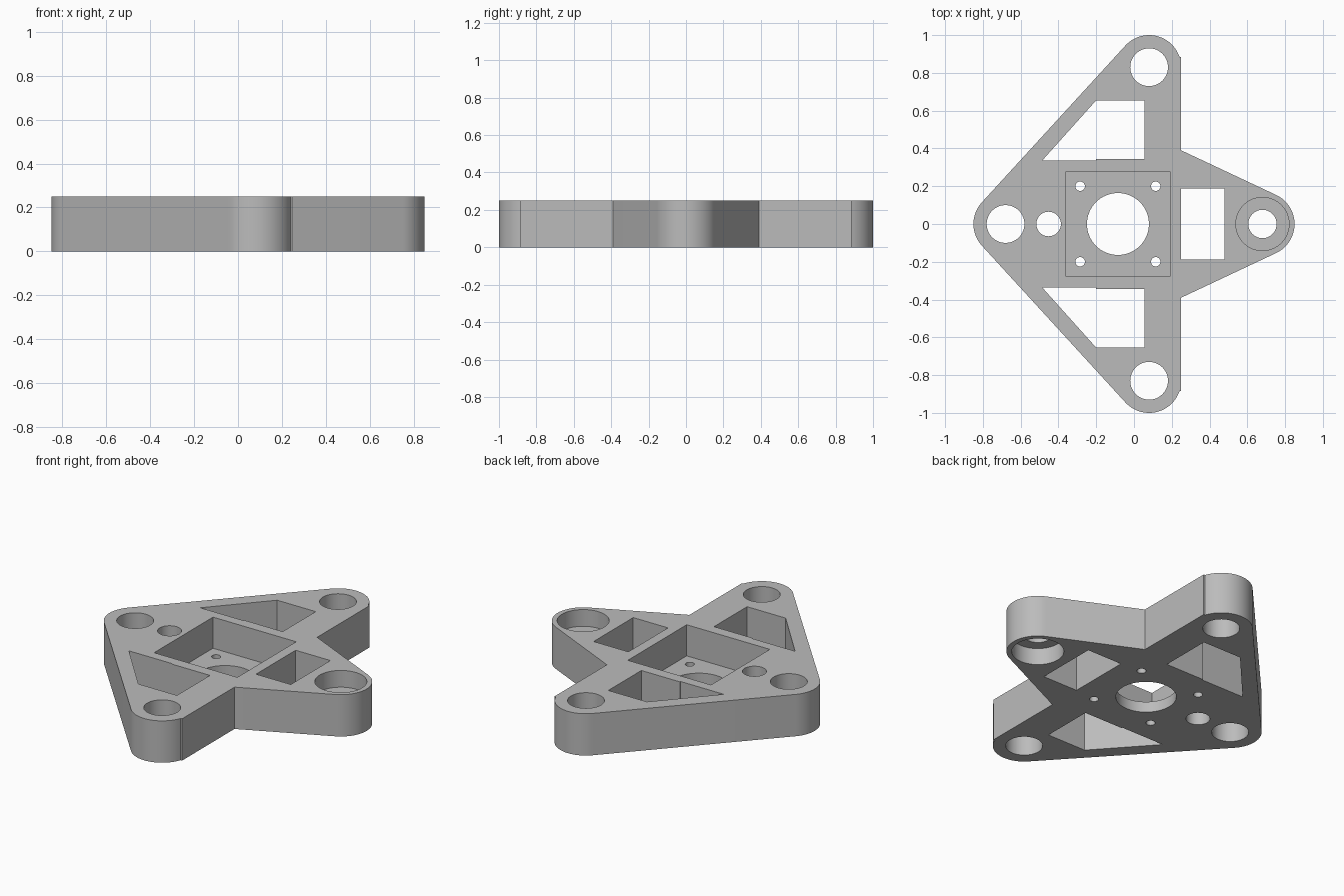
import bpy, bmesh
from math import atan2, cos, sin, pi, radians

if "Cube" in bpy.data.objects:
    bpy.data.objects.remove(bpy.data.objects["Cube"], do_unlink=True)

HEIGHT = 0.25
BOSS = 0.17          # corner radius of the arms
FLOOR = 0.064        # pocket floor height


def arc(cx, cy, r, a0, a1, n=24):
    return [(cx + r * cos(a0 + (a1 - a0) * i / n),
             cy + r * sin(a0 + (a1 - a0) * i / n)) for i in range(n + 1)]


def circle(cx, cy, r, n=48):
    return arc(cx, cy, r, 0, 2 * pi, n)[:-1]


def box(x0, x1, y):
    return [(x0, -y), (x1, -y), (x1, y), (x0, y)]


def flip(points):
    return [(x, -y) for x, y in reversed(points)]


def prism(name, points, z0, z1):
    bm = bmesh.new()
    face = bm.faces.new([bm.verts.new((x, y, z0)) for x, y in points])
    ext = bmesh.ops.extrude_face_region(bm, geom=[face])["geom"]
    top = [v for v in ext if isinstance(v, bmesh.types.BMVert)]
    bmesh.ops.translate(bm, verts=top, vec=(0, 0, z1 - z0))
    bmesh.ops.recalc_face_normals(bm, faces=bm.faces)
    mesh = bpy.data.meshes.new(name)
    bm.to_mesh(mesh)
    bm.free()
    obj = bpy.data.objects.new(name, mesh)
    bpy.context.collection.objects.link(obj)
    return obj


# Outline: upper half from the right tip round to the left tip, then mirrored
tip, side, rear = (0.68, 0), (0.08, 0.83), (-0.68, 0)
tip_angle = atan2(0.50, 0.235)
slant = atan2(side[0] - rear[0], -(side[1] - rear[1]))
half = arc(*tip, BOSS, 0, tip_angle, 16)
half += [(0.25, 0.39), (0.25, 0.885)]
half += arc(*side, BOSS, radians(19), slant)
half += arc(*rear, BOSS, slant, pi, 12)
outline = half + flip(half)[1:-1]
plate = prism("bracket_plate", outline, 0, HEIGHT)

# Cutters: (outline, bottom, top)
LOW, HIGH = -0.1, HEIGHT + 0.1
window = [(-0.485, 0.337), (-0.2, 0.337), (-0.2, 0.343),
          (0.055, 0.343), (0.055, 0.655), (-0.2, 0.655)]
cuts = [
    (box(-0.36, 0.19, 0.278), FLOOR, HIGH),       # motor pocket
    (box(0.25, 0.48, 0.187), LOW, HIGH),          # front window
    (window, LOW, HIGH), (flip(window), LOW, HIGH),
    (circle(-0.085, 0, 0.164, 64), LOW, HIGH),    # shaft hole
    (circle(-0.452, 0, 0.065), LOW, HIGH),        # cable hole
    (circle(*rear, 0.1), LOW, HIGH),
    (circle(*tip, 0.075), LOW, HIGH),
    (circle(*tip, 0.141, 64), 0.15, HIGH),        # bearing seats
    (circle(*tip, 0.141, 64), LOW, 0.10),
]
for s in (-1, 1):
    cuts.append((circle(side[0], s * side[1], 0.1), LOW, HIGH))
    for x in (-0.285, 0.115):                     # screw holes
        cuts.append((circle(x, s * 0.2, 0.025, 24), LOW, HIGH))

bpy.context.view_layer.objects.active = plate
for points, z0, z1 in cuts:
    cutter = prism("cutter", points, z0, z1)
    cutter.hide_render = True
    mod = plate.modifiers.new("cut", "BOOLEAN")
    mod.operation, mod.solver, mod.object = "DIFFERENCE", "EXACT", cutter
    bpy.ops.object.modifier_apply(modifier=mod.name)
    bpy.data.objects.remove(cutter, do_unlink=True)

# Plain grey finish
grey = bpy.data.materials.new("light_grey")
grey.use_nodes = True
colour = (0.5, 0.5, 0.5, 1)
grey.diffuse_color = colour
grey.node_tree.nodes["Principled BSDF"].inputs["Base Color"].default_value = colour
plate.data.materials.clear()
plate.data.materials.append(grey)
for poly in plate.data.polygons:
    poly.material_index = 0

bpy.ops.object.select_all(action="DESELECT")
plate.select_set(True)
bpy.ops.object.shade_smooth_by_angle(angle=radians(30))
